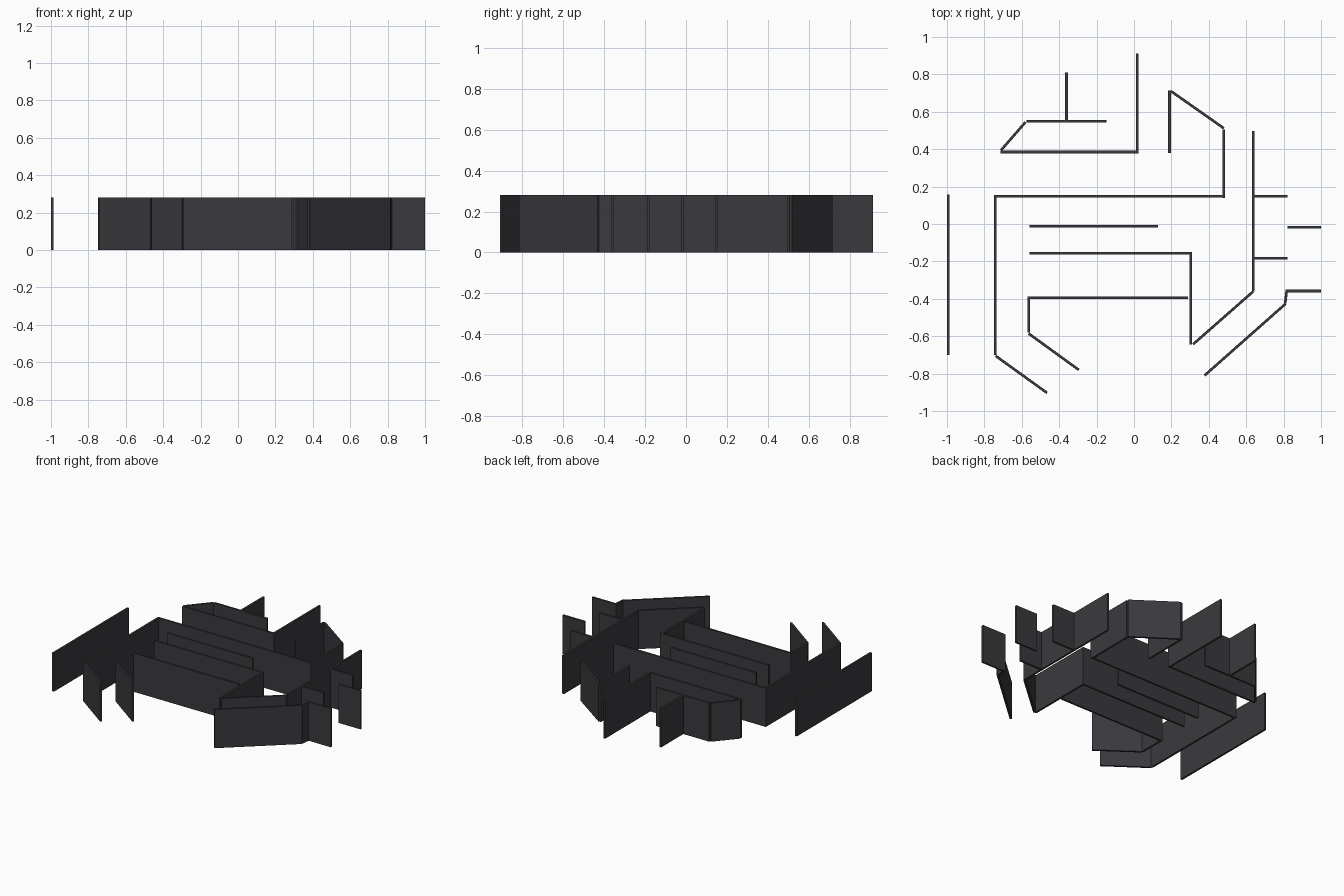
import bpy, math

if "Cube" in bpy.data.objects:
    bpy.data.objects.remove(bpy.data.objects["Cube"])

HEIGHT = 0.28
THICK = 0.014

mat = bpy.data.materials.new("dark_grey")
mat.diffuse_color = (0.042, 0.042, 0.048, 1)
mat.use_nodes = True
mat.node_tree.nodes["Principled BSDF"].inputs["Base Color"].default_value = mat.diffuse_color


def wall(name, x0, y0, x1, y1):
    """Thin upright panel between two plan points."""
    bpy.ops.mesh.primitive_cube_add(
        size=1, location=((x0 + x1) / 2, (y0 + y1) / 2, HEIGHT / 2),
        rotation=(0, 0, math.atan2(y1 - y0, x1 - x0)))
    ob = bpy.context.object
    ob.name = name
    ob.scale = (math.hypot(x1 - x0, y1 - y0), THICK, HEIGHT)
    ob.data.materials.append(mat)


# Left side and main outer corridor
wall("far_left_wall", -0.993, -0.70, -0.993, 0.157)
wall("left_wall", -0.742, -0.70, -0.742, 0.155)
wall("left_entry_diagonal", -0.74, -0.705, -0.465, -0.903)
wall("long_back_wall", -0.749, 0.148, 0.473, 0.148)
wall("back_right_wall", 0.48, 0.138, 0.48, 0.505)
wall("back_right_diagonal", 0.48, 0.512, 0.198, 0.71)
wall("back_passage_wall", 0.19, 0.38, 0.19, 0.713)

# Centre partitions
wall("centre_partition", -0.558, -0.012, 0.129, -0.012)
wall("centre_front_wall", -0.558, -0.156, 0.311, -0.156)
wall("centre_right_wall", 0.304, -0.643, 0.304, -0.149)
wall("inner_right_diagonal", 0.316, -0.643, 0.636, -0.362)

# Inner front left
wall("inner_front_wall", -0.57, -0.394, 0.288, -0.394)
wall("inner_left_wall", -0.563, -0.58, -0.563, -0.394)
wall("inner_left_diagonal", -0.563, -0.586, -0.295, -0.78)

# Right side with alternating stubs
wall("right_wall", 0.638, -0.36, 0.638, 0.497)
for i, y in enumerate((0.148, -0.184)):
    wall(f"right_inner_stub_{i + 1}", 0.638, y, 0.82, y)
for i, (x, y) in enumerate(((0.822, -0.018), (0.809, -0.358))):
    wall(f"right_outer_stub_{i + 1}", x, y, 1.0, y)
wall("right_corner_link", 0.816, -0.36, 0.808, -0.425)
wall("outer_right_diagonal", 0.81, -0.427, 0.377, -0.81)

# Back left room
wall("back_middle_wall", 0.018, 0.378, 0.018, 0.912)
wall("room_front_wall", -0.713, 0.385, 0.025, 0.385)
wall("room_diagonal", -0.711, 0.394, -0.58, 0.545)
wall("room_back_wall", -0.575, 0.549, -0.148, 0.549)
wall("room_back_stub", -0.361, 0.549, -0.361, 0.81)
